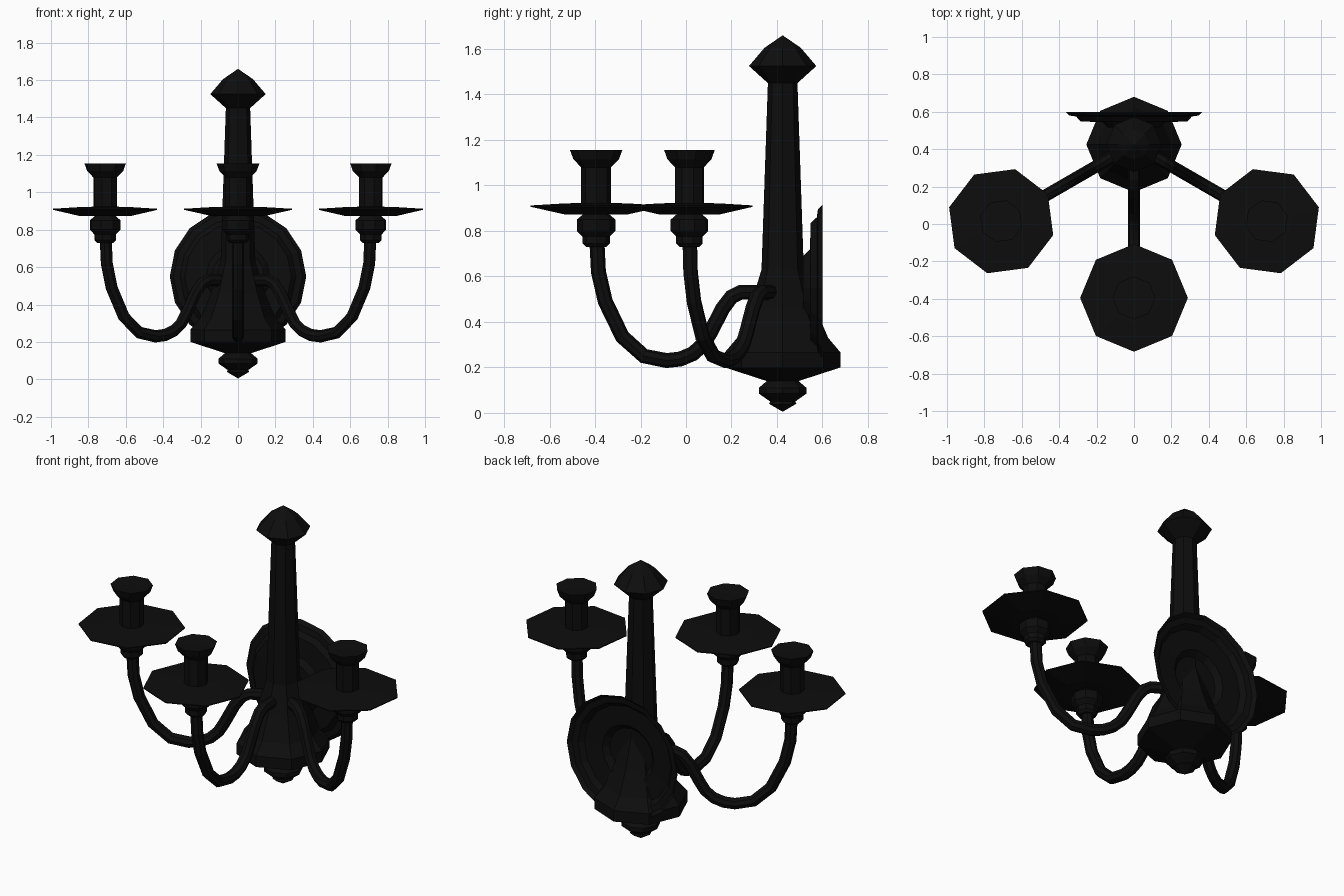
import bpy, bmesh, math

if "Cube" in bpy.data.objects:
    bpy.data.objects.remove(bpy.data.objects["Cube"])

black = bpy.data.materials.new("black_iron")
black.diffuse_color = (0.004, 0.004, 0.004, 1)
black.use_nodes = True
black.node_tree.nodes["Principled BSDF"].inputs["Base Color"].default_value = black.diffuse_color
AXIS_Y = 0.425   # centre of the main column
REACH = 0.82     # distance from column to each candle holder


def lathe(name, profile, sides, location, rotation=(0, 0, 0), offset_y=0.0):
    """Turned part from (radius, height) points; radius 0 makes a pole."""
    bm = bmesh.new()
    rings = []
    for r, z in profile:
        if r == 0:
            rings.append([bm.verts.new((0, offset_y, z))])
        else:
            rings.append([bm.verts.new((r * math.cos(2 * math.pi * i / sides),
                                        offset_y + r * math.sin(2 * math.pi * i / sides), z))
                          for i in range(sides)])
    for a, b in zip(rings, rings[1:]):
        for i in range(sides):
            j = (i + 1) % sides
            if len(a) == 1:
                bm.faces.new((a[0], b[j], b[i]))
            elif len(b) == 1:
                bm.faces.new((a[i], a[j], b[0]))
            else:
                bm.faces.new((a[i], a[j], b[j], b[i]))
    mesh = bpy.data.meshes.new(name)
    bm.to_mesh(mesh)
    bm.free()
    mesh.materials.append(black)
    ob = bpy.data.objects.new(name, mesh)
    ob.location, ob.rotation_euler = location, rotation
    bpy.context.collection.objects.link(ob)
    return ob


# Central column: bottom finial, flared base, tapered shaft, cap
lathe("column", [(0, 0.005), (0.06, 0.04), (0.055, 0.05), (0.105, 0.085), (0.105, 0.11),
                 (0.07, 0.14), (0.255, 0.2), (0.255, 0.265), (0.2, 0.33), (0.145, 0.46),
                 (0.093, 0.63), (0.065, 1.45), (0.148, 1.525), (0.08, 1.605), (0, 1.66)],
      8, (0, AXIS_Y, 0))

# Stepped wall plate, open at the back
lathe("wall_plate", [(0.365, 0), (0.345, 0.02), (0.31, 0.025), (0.285, 0.052),
                     (0.17, 0.055), (0.14, 0.085), (0, 0.085)],
      16, (0, 0.6, 0.55), (math.pi / 2, 0, 0))

# Three curved arms, each with a drip pan and candle cup
arm_path = [(0.04, 0.527), (0.12, 0.53), (0.185, 0.53), (0.225, 0.51), (0.263, 0.46),
            (0.32, 0.35), (0.35, 0.3), (0.395, 0.26), (0.45, 0.237), (0.51, 0.23),
            (0.61, 0.25), (0.705, 0.335), (0.78, 0.49), (0.81, 0.62), (0.817, 0.76)]
cup = [(0, 0.73), (0.045, 0.73), (0.06, 0.745), (0.06, 0.775), (0.085, 0.8), (0.085, 0.85),
       (0.055, 0.875), (0.14, 0.873), (0.288, 0.906), (0.288, 0.912), (0.14, 0.921),
       (0.066, 0.923), (0.066, 1.08), (0.1, 1.115), (0.115, 1.155), (0, 1.153)]
for side, angle in (("left", -60), ("front", 0), ("right", 60)):
    rot = (0, 0, math.radians(angle))
    curve = bpy.data.curves.new(side + "_arm", 'CURVE')
    curve.dimensions = '3D'
    curve.bevel_depth = 0.033
    curve.bevel_resolution = 2
    spline = curve.splines.new('POLY')
    spline.points.add(len(arm_path) - 1)
    for p, (r, z) in zip(spline.points, arm_path):
        p.co = (0, -r, z, 1)
    spline.use_smooth = False
    curve.materials.append(black)
    arm = bpy.data.objects.new(side + "_arm", curve)
    arm.location, arm.rotation_euler = (0, AXIS_Y, 0), rot
    bpy.context.collection.objects.link(arm)
    lathe(side + "_candle_holder", cup, 8, (0, AXIS_Y, 0), rot, -REACH)
